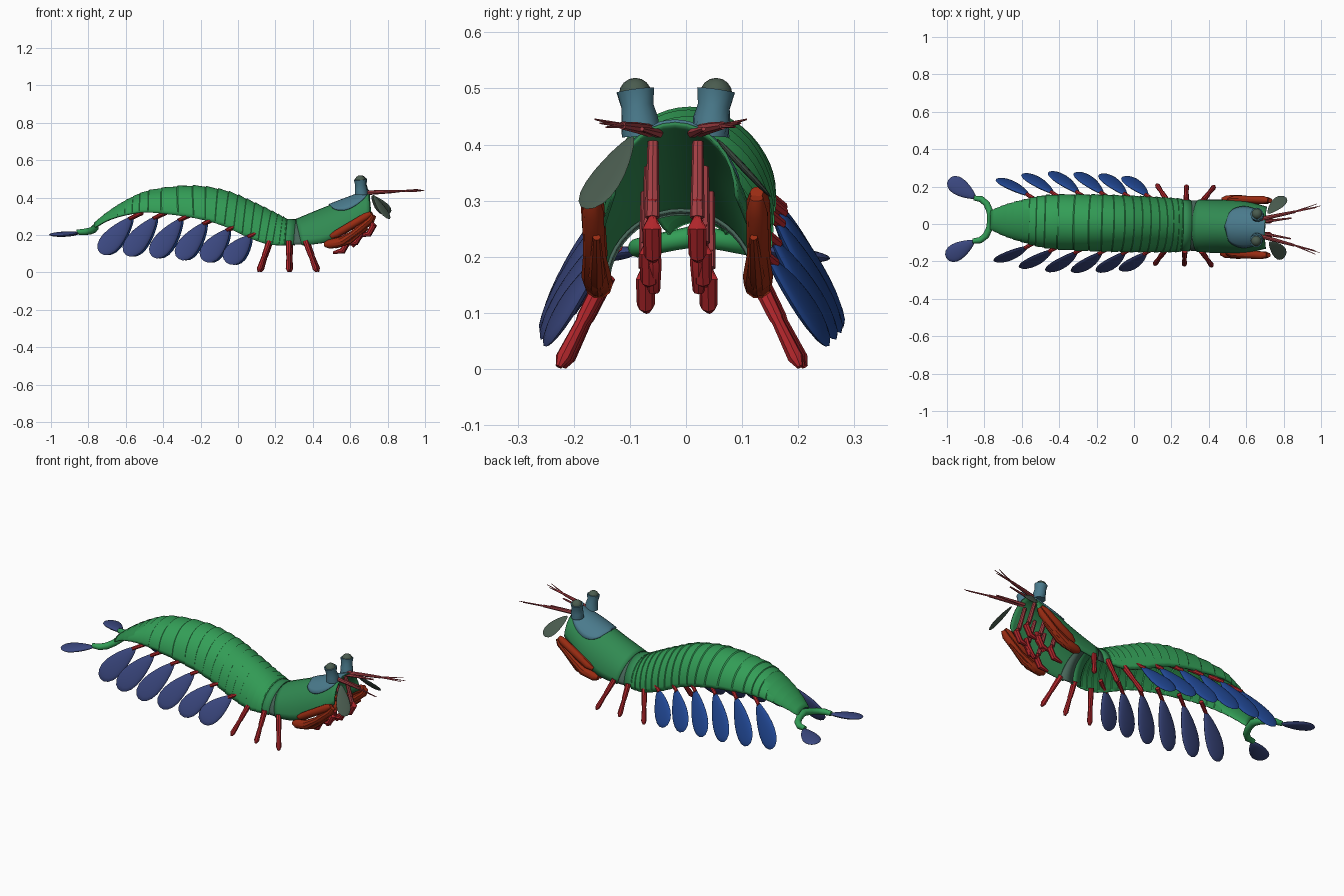
import bpy, bmesh, math
from mathutils import Vector, Matrix

cube = bpy.data.objects.get("Cube")
if cube:
    bpy.data.objects.remove(cube, do_unlink=True)


def material(name, srgb):
    col = [((c + 0.055) / 1.055) ** 2.4 for c in srgb] + [1]
    m = bpy.data.materials.new(name)
    m.use_nodes = True
    m.diffuse_color = col
    m.node_tree.nodes["Principled BSDF"].inputs["Base Color"].default_value = col
    return m


GREEN = material("shell green", (.20, .62, .34))
HEAD = material("head green", (.19, .54, .32))
GREY = material("neck grey green", (.28, .40, .35))
INDIGO = material("paddle indigo", (.23, .28, .50))
BLUE = material("paddle blue", (.13, .28, .58))
TEAL = material("shield teal", (.29, .48, .55))
DARK = material("eye grey", (.29, .36, .31))
CLAW = material("claw orange red", (.60, .17, .07))
RED = material("leg red", (.70, .15, .17))
PINK = material("antenna rose", (.65, .25, .27))

YAW = Matrix.Rotation(-0.028, 4, "Z")   # the animal lies slightly turned
SIDES = (("left", 1), ("right", -1))    # the +y and -y flanks
parts = []


def finish(name, bm, mat, thickness=0):
    bmesh.ops.recalc_face_normals(bm, faces=bm.faces)
    me = bpy.data.meshes.new(name)
    bm.to_mesh(me)
    bm.free()
    me.transform(YAW)
    me.materials.append(mat)
    ob = bpy.data.objects.new(name, me)
    bpy.context.collection.objects.link(ob)
    parts.append(ob)
    if thickness:
        mod = ob.modifiers.new("thickness", "SOLIDIFY")
        mod.thickness = thickness
        mod.offset = -1
    return ob


def skin(bm, rows, closed):
    """Bridge rows of points with quads."""
    grid = [[bm.verts.new(p) for p in row] for row in rows]
    n = len(grid[0])
    for a, b in zip(grid, grid[1:]):
        for i in range(n if closed else n - 1):
            j = (i + 1) % n
            bm.faces.new((a[i], a[j], b[j], b[i]))
    return grid


def tube(name, pts, radii, mat, n=8):
    bm = bmesh.new()
    pts = [Vector(p) for p in pts]
    rows = []
    for i, (p, r) in enumerate(zip(pts, radii)):
        d = pts[min(i + 1, len(pts) - 1)] - pts[max(i - 1, 0)]
        q = d.to_track_quat("Z", "Y")
        rows.append([p + q @ Vector((r * math.cos(k * math.tau / n), r * math.sin(k * math.tau / n), 0))
                     for k in range(n)])
    grid = skin(bm, rows, True)
    bm.faces.new(grid[0])
    bm.faces.new(grid[-1])
    return finish(name, bm, mat)


def leaf(name, a, b, width, normal, mat, thick=.013):
    """Flattened teardrop, narrow at a and broad at b."""
    a, b = Vector(a), Vector(b)
    along = b - a
    side = along.cross(Vector(normal)).normalized()
    up = side.cross(along).normalized()
    bm = bmesh.new()
    bmesh.ops.create_uvsphere(bm, u_segments=20, v_segments=10, radius=1)
    for v in bm.verts:
        x, y, z = v.co
        v.co = (a + b) / 2 + along * x / 2 + side * y * width / 2 * (.84 + .36 * x) + up * z * thick
    return finish(name, bm, mat)


def lerp_rows(rows, t):
    """Smooth interpolation through control rows, t from 0 to 1."""
    f = t * (len(rows) - 1)
    i = min(int(f), len(rows) - 2)
    f -= i
    p0, p1, p2, p3 = (rows[max(0, min(len(rows) - 1, i + k))] for k in (-1, 0, 1, 2))
    return [.5 * (2 * b + (c - a) * f + (2 * a - 5 * b + 4 * c - d) * f * f + (3 * b - a - 3 * c + d) * f ** 3)
            for a, b, c, d in zip(p0, p1, p2, p3)]


def arch_point(row, ang, grow=1.0):
    """Point on an arch: angle 0 is the crest, +-90 degrees the hems."""
    xb, xt, hw, zb, zt = row
    c, s = math.cos(ang), math.sin(ang)
    return Vector((xb + (xt - xb) * c, hw * grow * s, zb + (zt - zb) * grow * c))


def arch(row, n=24, grow=1.0):
    return [arch_point(row, math.pi * (i / n - .5), grow) for i in range(n + 1)]


# Abdomen: overlapping arched plates; rows are hem x, crest x, half width, hem z, crest z
ABDOMEN = [(-.77, -.77, .05, .235, .265), (-.69, -.69, .085, .28, .33), (-.58, -.58, .118, .31, .397),
           (-.46, -.46, .143, .32, .443), (-.23, -.24, .152, .29, .465), (-.08, -.06, .152, .25, .437),
           (.05, .07, .15, .19, .383), (.16, .19, .147, .15, .325), (.25, .26, .143, .145, .288)]
PLATES = 22
bm = bmesh.new()
rows = []
for k in range(PLATES):
    rows.append(arch(lerp_rows(ABDOMEN, k / PLATES), grow=1.015))
    rows.append(arch(lerp_rows(ABDOMEN, (k + .93) / PLATES), grow=.985))
rows.append(arch(ABDOMEN[-1]))
skin(bm, rows, False)
finish("abdomen", bm, GREEN, .006)

# Neck: green collar and grey joint
bm = bmesh.new()
skin(bm, [arch((.24, .25, .138, .15, .285)), arch((.30, .31, .138, .145, .284))], False)
finish("neck_collar", bm, HEAD, .006)
bm = bmesh.new()
skin(bm, [arch((.29, .30, .134, .148, .28)), arch((.37, .34, .136, .148, .286))], False)
finish("neck_joint", bm, GREY, .006)

# Head: open arch rising to the front
HEAD_ROWS = [(.345, .31, .141, .145, .286), (.48, .44, .143, .165, .34),
             (.60, .58, .138, .235, .395), (.71, .70, .112, .31, .44)]
bm = bmesh.new()
skin(bm, [arch(lerp_rows(HEAD_ROWS, i / 12), 16) for i in range(13)], False)
finish("head_shell", bm, HEAD, .006)

# Shield plate over the top of the head
bm = bmesh.new()
rows = []
for i in range(15):
    u = i / 14
    half = math.radians(46) * math.sqrt(max(.002, 1 - (2 * u ** .8 - 1) ** 2)) + .22 * u
    row = lerp_rows(HEAD_ROWS, .44 + .55 * u)
    rows.append([arch_point(row, half * (k / 6 - 1), 1.04) for k in range(13)])
skin(bm, rows, False)
finish("head_shield", bm, TEAL, .008)

# Tail: curved yoke carrying two flat fans
yoke = [(-.86, .115), (-.82, .11), (-.79, .085), (-.772, .045), (-.765, 0)]
path = yoke + [(x, -y) for x, y in yoke[-2::-1]]
tube("tail_yoke", [(x, y, .238 - .2 * abs(y)) for x, y in path],
     [.013, .017, .018, .018, .02, .018, .018, .017, .013], GREEN, 12)

for side, s in SIDES:
    leaf("tail_fan_" + side, (-.85, s * .115, .21), (-.998, s * .21, .199), .105, (0, s * .1, 1), INDIGO)

    # Swimming paddles on short red stubs
    starts = ((-.55, .135, .298), (-.42, .15, .30), (-.285, .155, .29),
              (-.155, .155, .27), (-.03, .152, .235), (.085, .15, .20))
    for i, (x, y, z) in enumerate(starts):
        out = (.225, .255, .27, .27, .265, .255)[i]
        dx = .18 - .008 * i
        leaf(f"paddle_{side}_{i + 1}", (x - .015, s * y, z - .005), (x - dx, s * out, .102 - .01 * i),
             .125, (.25, s * .85, .45), BLUE if s > 0 else INDIGO)
        tube(f"paddle_stub_{side}_{i + 1}", [(x + .035, s * (y - .03), z + .02), (x - .03, s * (y + .01), z - .012)],
             [.012, .010], RED)

    # Walking legs
    for i, (x0, x1) in enumerate(((.17, .115), (.275, .275), (.365, .425))):
        a, b = Vector((x0, s * .135, .165)), Vector((x1, s * .215, .004))
        tube(f"walking_leg_{side}_{i + 1}", [a, a.lerp(b, .45), a.lerp(b, .5), a.lerp(b, .9), b],
             [.015, .013, .011, .014, .006], RED)

    # Folded striking claws: upper arm, club and elbow bulb
    tube("claw_arm_" + side, [(.50, s * .14, .19), (.53, s * .146, .205), (.69, s * .148, .30), (.715, s * .146, .315)],
         [.012, .021, .021, .012], CLAW, 10)
    tube("claw_club_" + side, [(.725, s * .146, .305), (.71, s * .146, .28), (.62, s * .146, .205),
                              (.56, s * .144, .165), (.49, s * .142, .15), (.465, s * .142, .148)],
         [.012, .019, .020, .027, .025, .012], CLAW, 10)
    tube("claw_finger_" + side, [(.52, s * .142, .138), (.60, s * .142, .165), (.69, s * .14, .235)],
         [.010, .015, .007], CLAW)

    # Mouth limbs: hooked, hanging inside the head
    for i in range(3):
        x, z, y = .70 - .07 * i, -.045 * i, s * (.040 + .008 * i)
        tube(f"mouth_limb_upper_{side}_{i + 1}", [(x - .03, y, z + .405), (x + .01, y, z + .27)], [.010, .013], PINK)
        tube(f"mouth_limb_hook_{side}_{i + 1}",
             [(x + .005, y, z + .30), (x + .025, y, z + .25), (x, y, z + .205), (x - .05, y, z + .195)],
             [.010, .017, .016, .007], RED)
    tube("mouth_feeler_" + side, [(.66, s * .042, .235), (.65, s * .04, .19), (.61, s * .04, .14)],
         [.012, .015, .011], RED)

    # Eyes on flared stalks
    tube("eye_stalk_" + side, [(.66, s * .062, .415), (.66, s * .064, .445), (.657, s * .068, .468),
                              (.655, s * .072, .497)], [.034, .033, .029, .034], TEAL, 16)
    bm = bmesh.new()
    bmesh.ops.create_uvsphere(bm, u_segments=12, v_segments=8, radius=.029,
                              matrix=Matrix.Translation((.656, s * .072, .49)))
    finish("eye_" + side, bm, DARK)

    # Antennae: stem, split whips and a short inner feeler
    tip = Vector((.86, s * .09, .434))
    tube("antenna_stem_" + side, [(.675, s * .045, .425), (.76, s * .066, .43), tip], [.012, .010, .007], PINK)
    for k in (-1, 0, 1):
        tube(f"antenna_whip_{side}_{k + 2}", [tip, (.995 - .02 * abs(k), s * (.125 + .010 * k), .438 + .007 * k)],
             [.005, .0015], PINK, 5)
    tube("inner_feeler_" + side, [(.68, s * .03, .42), (.84, s * .055, .428)], [.009, .004], PINK, 6)

# Antennal scales, each twisted its own way
leaf("antenna_scale_left", (.715, .075, .41), (.80, .17, .31), .085, (0, .74, .67), DARK, .006)
leaf("antenna_scale_right", (.725, -.075, .415), (.81, -.155, .285), .085, (.63, -.42, .65), DARK, .006)

bpy.ops.object.select_all(action="DESELECT")
for ob in parts:
    ob.select_set(True)
bpy.context.view_layer.objects.active = parts[0]
bpy.ops.object.shade_smooth_by_angle(angle=math.radians(35))
